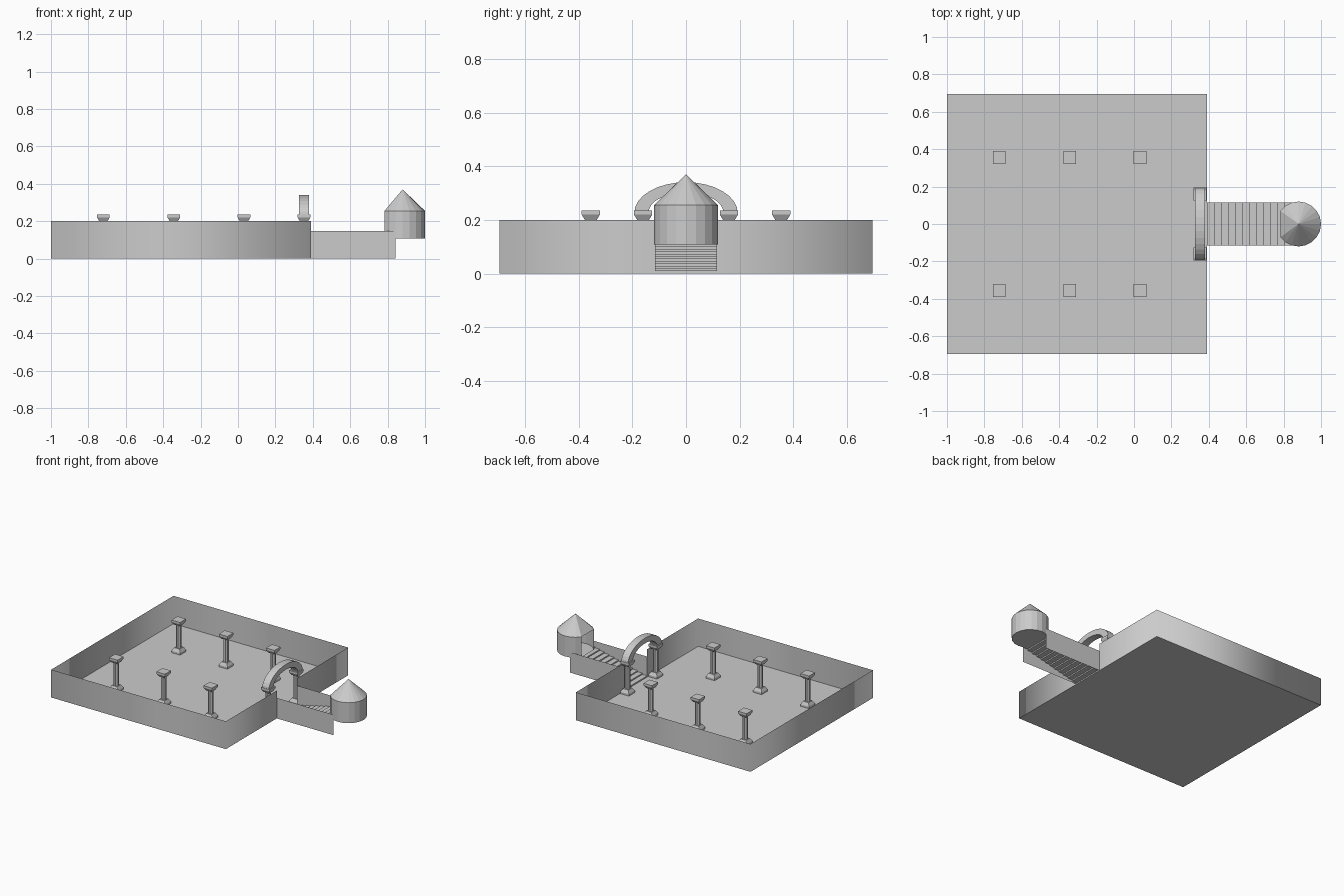
import bpy, bmesh, math
from mathutils import Vector

if "Cube" in bpy.data.objects:
    bpy.data.objects.remove(bpy.data.objects["Cube"])


def make(name, verts, faces, smooth=False, fix=True):
    me = bpy.data.meshes.new(name)
    me.from_pydata(verts, [], faces)
    if fix:
        bm = bmesh.new()
        bm.from_mesh(me)
        bmesh.ops.recalc_face_normals(bm, faces=bm.faces)
        bm.to_mesh(me)
        bm.free()
    for p in me.polygons:
        p.use_smooth = smooth
    ob = bpy.data.objects.new(name, me)
    bpy.context.collection.objects.link(ob)
    return ob


def lofted(rings):
    """Verts and faces for a closed stack of equal-length rings."""
    n = len(rings[0])
    verts = [v for r in rings for v in r]
    faces = [(k * n + i, k * n + (i + 1) % n, (k + 1) * n + (i + 1) % n, (k + 1) * n + i)
             for k in range(len(rings) - 1) for i in range(n)]
    faces += [tuple(range(n))[::-1], tuple(range((len(rings) - 1) * n, len(rings) * n))]
    return verts, faces


def ring(x, y, z, r, n, turn=0.0):
    return [(x + r * math.cos(2 * math.pi * i / n + turn),
             y + r * math.sin(2 * math.pi * i / n + turn), z) for i in range(n)]


def strip(name, path, z0, z1, smooth=False):
    """Vertical single-surface wall along a plan path."""
    n = len(path)
    verts = [(x, y, z0) for x, y in path] + [(x, y, z1) for x, y in path]
    return make(name, verts, [(i, i + 1, n + i + 1, n + i) for i in range(n - 1)], smooth, False)


X0, X1, Y, H = -1.0, 0.39, 0.695, 0.2
G = 0.116                      # half width of the passage

# Room floor and thin walls with a doorway on the right
make("room_floor", [(X0, -Y, 0), (X1, -Y, 0), (X1, Y, 0), (X0, Y, 0)], [(0, 1, 2, 3)], fix=False)
strip("room_walls", [(X1, G), (X1, Y), (X0, Y), (X0, -Y), (X1, -Y), (X1, -G)][::-1], 0, H, True)

# Passage side walls
for s, side in ((-1, "front"), (1, "back")):
    strip("passage_wall_" + side, [(X1, s * G), (0.843, s * G)][::-s], 0, 0.147)

# Stairs climbing from the room to the tower
N, TOP, XE = 12, 0.108, 0.843
prof = [(X1, 0.0)]
for i in range(N):
    prof.append((X1 + (XE - X1) * i / N, TOP * (i + 1) / N))
    prof.append((X1 + (XE - X1) * (i + 1) / N, TOP * (i + 1) / N))
m = len(prof)
make("stairs", [(x, -G, z) for x, z in prof] + [(x, G, z) for x, z in prof],
     [(i, i + 1, m + i + 1, m + i)[::-1] for i in range(m - 1)], fix=False)


# Columns: square base and capital with an eight-sided shaft
def column(name, x, y):
    def sq(z, w):
        return ring(x, y, z, w / math.sqrt(2), 4, math.pi / 4)
    parts = [lofted([sq(0, 0.068), sq(0.014, 0.068), sq(0.035, 0.044)]),
             lofted([ring(x, y, 0.03, 0.019, 8, math.pi / 8), ring(x, y, 0.21, 0.019, 8, math.pi / 8)]),
             lofted([sq(0.2, 0.044), sq(0.22, 0.068), sq(0.235, 0.068)])]
    verts, faces = [], []
    for v, f in parts:
        o = len(verts)
        verts += v
        faces += [tuple(i + o for i in q) for q in f]
    make(name, verts, faces)


for i, x in enumerate((-0.72, -0.343, 0.032)):
    for s, side in ((-1, "front"), (1, "back")):
        column(f"column_{side}_{i + 1}", x, s * 0.355)
for s, side in ((-1, "front"), (1, "back")):
    column("arch_column_" + side, 0.353, s * 0.16)

# Flattened arch resting on the two doorway columns
sections = []
for i in range(17):
    a = math.pi * i / 16
    c, s = math.cos(a), math.sin(a)
    o, n = (0.193 * c, 0.226 + 0.115 * s), (0.14 * c, 0.226 + 0.077 * s)
    sections.append([(0.327, *o), (0.38, *o), (0.38, *n), (0.327, *n)])
make("arch", *lofted(sections))

# Tower: twenty-sided, open towards the stairs, with a conical roof
CX, R = 0.88, 0.12
arc = [(CX + R * math.cos(math.radians(a)), R * math.sin(math.radians(a)))
       for a in range(-144, 145, 18)]
strip("tower_wall", arc, TOP, 0.255)
k = len(arc)
make("tower_floor", [(x, y, TOP) for x, y in arc], [tuple(range(k))], fix=False)
make("tower_roof", [(x, y, 0.255) for x, y in arc] + [(CX, 0, 0.37)],
     [(i, (i + 1) % k, k) for i in range(k)], fix=False)
